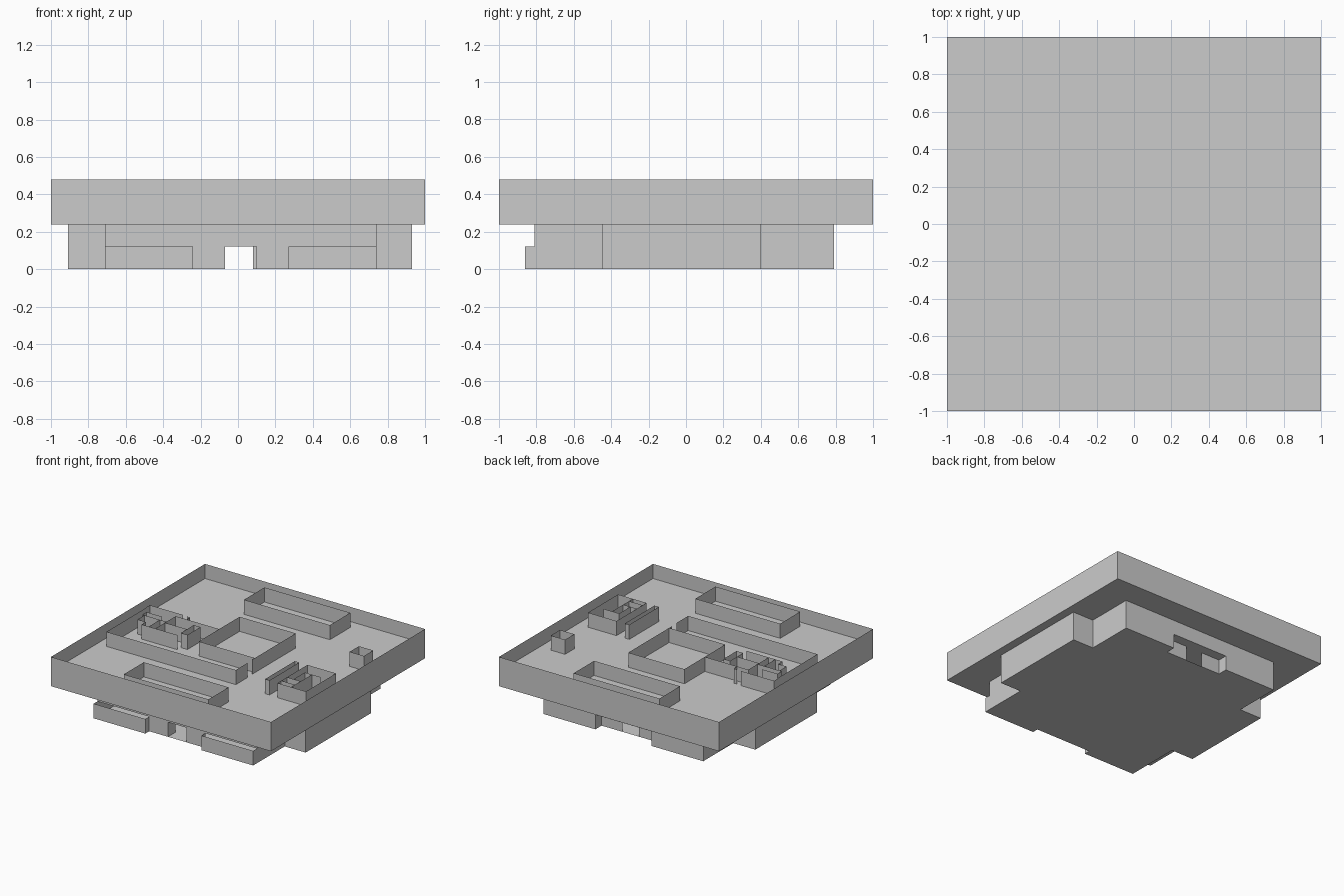
import bpy

if "Cube" in bpy.data.objects:
    bpy.data.objects.remove(bpy.data.objects["Cube"])

H = 0.12  # storey height


def make(name, verts, faces):
    me = bpy.data.meshes.new(name)
    me.from_pydata(verts, [], faces)
    me.update()
    ob = bpy.data.objects.new(name, me)
    bpy.context.collection.objects.link(ob)
    return ob


def walls(name, paths, z, h=H):
    """Thin vertical panels along each plan path."""
    verts, faces = [], []
    for path in paths:
        for (ax, ay), (bx, by) in zip(path, path[1:]):
            n = len(verts)
            verts += [(ax, ay, z), (bx, by, z), (bx, by, z + h), (ax, ay, z + h)]
            faces.append((n, n + 1, n + 2, n + 3))
    return make(name, verts, faces)


def floor(name, outline, z, down=False):
    pts = outline[::-1] if down else outline
    return make(name, [(x, y, z) for x, y in pts], [tuple(range(len(pts)))])


def rect(x0, x1, y0, y1):
    return [(x0, y0), (x1, y0), (x1, y1), (x0, y1), (x0, y0)]


# Shared side arms of the cross-shaped plan (counter-clockwise)
right_arm = [(0.74, -0.45), (0.93, -0.45), (0.93, 0.40), (0.74, 0.40), (0.74, 0.79)]
left_arm = [(-0.71, 0.79), (-0.71, 0.40), (-0.91, 0.40), (-0.91, -0.40), (-0.71, -0.40)]

# Ground storey: cross plan with recessed entrances front and back
front_r = [(0.10, -0.81), (0.27, -0.81), (0.27, -0.86), (0.74, -0.86)]
back_r = [(0.27, 0.79), (0.27, 0.71), (0.08, 0.71)]
back_l = [(-0.07, 0.71), (-0.24, 0.71), (-0.24, 0.79)]
front_l = [(-0.71, -0.86), (-0.24, -0.86), (-0.24, -0.81), (-0.07, -0.81)]
right_half = front_r + right_arm + back_r
left_half = back_l + left_arm + front_l
floor("ground_floor", right_half + left_half, 0, down=True)
walls("ground_walls", [right_half, left_half], 0)
walls("entrance_jambs", [[(-0.07, -0.81), (-0.07, -0.71)],
                         [(0.10, -0.71), (0.10, -0.81)]], 0)

# Second storey: plain cross
cross = [(-0.71, -0.81), (0.74, -0.81)] + right_arm + left_arm
floor("second_floor", cross, H, down=True)
walls("second_walls", [cross + cross[:1]], H)

# Wide upper storeys: square tray with open top
square = rect(-1, 1, -1, 1)
floor("overhang_underside", square[:4], 2 * H, down=True)
floor("top_floor", square[:4], 3 * H)
walls("outer_walls", [square], 2 * H, 2 * H)

# Free-standing rooms on the open top floor
rooms = {
    "back_room": (-0.40, 0.38, 0.65, 0.915),
    "front_room": (-0.38, 0.39, -0.94, -0.68),
    "small_shaft": (0.77, 0.90, 0.35, 0.47),
    "narrow_shaft": (0.53, 0.57, -0.405, -0.02),
    "closet": (-0.45, -0.39, -0.10, 0.07),
    "right_block": (0.645, 0.905, -0.41, -0.02),
}
for name, r in rooms.items():
    walls(name, [rect(*r)], 3 * H)

# Partitions inside the right block
walls("right_block_partitions", [
    [(0.77, -0.41), (0.77, -0.14)],
    [(0.645, -0.285), (0.77, -0.285)],
    [(0.645, -0.36), (0.77, -0.36)],
    [(0.705, -0.285), (0.705, -0.14), (0.85, -0.14)],
], 3 * H)

# Central hall and the long corridor beside it
walls("central_hall", [
    [(0.255, -0.18), (0.255, 0.385), (-0.255, 0.385), (-0.255, -0.145), (0.255, -0.145)],
], 3 * H)
walls("corridor", [
    [(-0.915, 0.12), (-0.915, -0.40), (0.26, -0.40), (0.26, -0.25)],
    [(-0.255, 0.12), (-0.65, 0.12), (-0.65, -0.145)],
], 3 * H)

# Small left-hand cells
walls("left_partitions", [
    [(-0.92, 0.12), (-0.92, 0.17), (-0.62, 0.17)],
    [(-0.58, 0.165), (-0.55, 0.165), (-0.55, 0.125)],
    [(-0.65, -0.02), (-0.45, -0.02)],
    [(-0.45, -0.145), (-0.775, -0.145), (-0.775, -0.09), (-0.85, -0.09),
     (-0.85, 0.0)],
    [(-0.65, 0.0), (-0.87, 0.0), (-0.87, 0.055), (-0.73, 0.055)],
    [(-0.71, -0.145), (-0.71, 0.0)],
], 3 * H)
